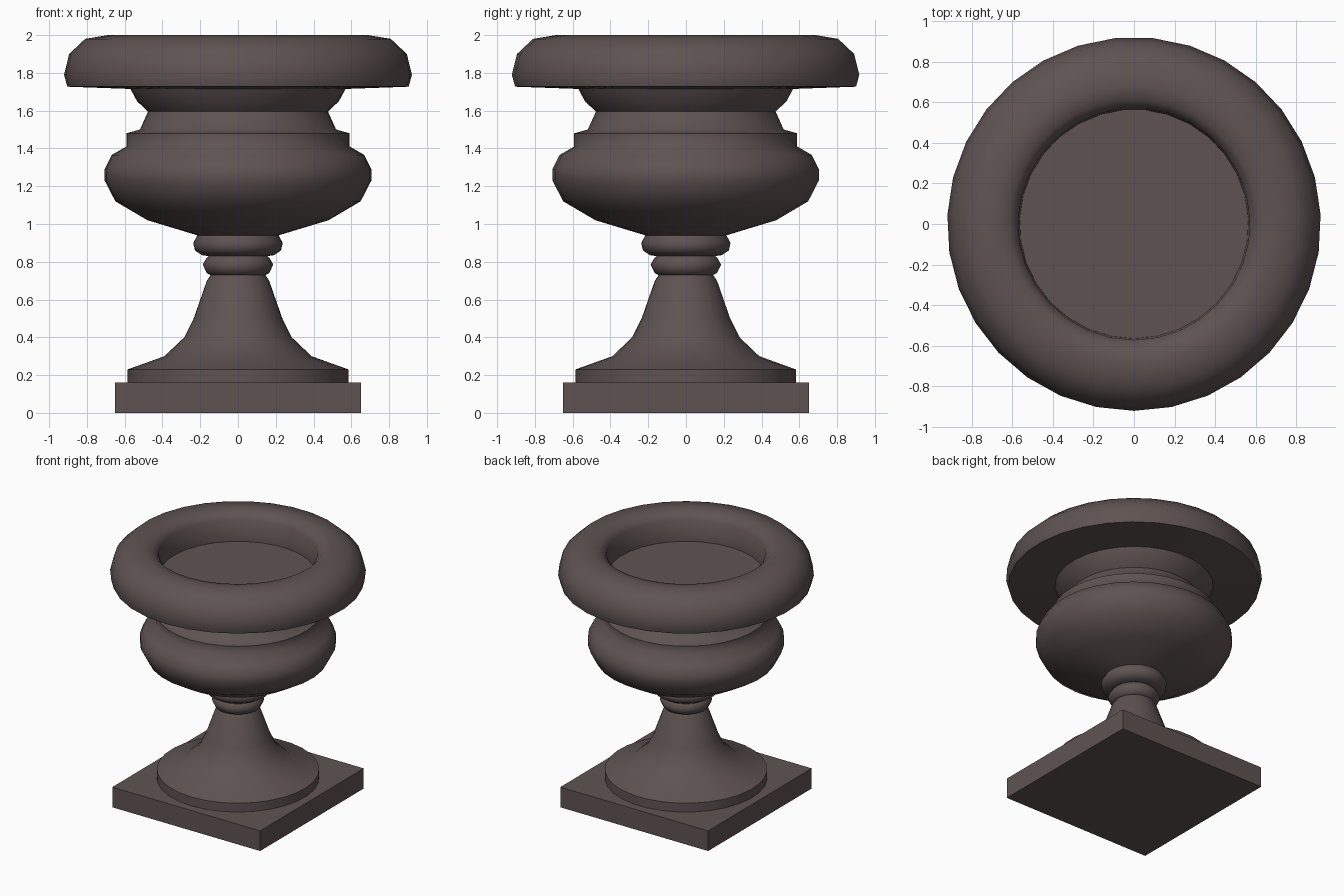
import bpy, bmesh, math

if "Cube" in bpy.data.objects:
    bpy.data.objects.remove(bpy.data.objects["Cube"])

SIDES = 31  # the turned parts have 31 sides, with one corner facing the front

stone = bpy.data.materials.new("dark brown stone")
stone.diffuse_color = (0.115, 0.086, 0.086, 1)
stone.use_nodes = True
stone.node_tree.nodes["Principled BSDF"].inputs["Base Color"].default_value = stone.diffuse_color


def finish(bm, name, angle):
    bmesh.ops.recalc_face_normals(bm, faces=bm.faces)
    mesh = bpy.data.meshes.new(name)
    bm.to_mesh(mesh)
    bm.free()
    mesh.materials.append(stone)
    obj = bpy.data.objects.new(name, mesh)
    bpy.context.collection.objects.link(obj)
    bpy.ops.object.select_all(action='DESELECT')
    obj.select_set(True)
    bpy.context.view_layer.objects.active = obj
    bpy.ops.object.shade_smooth_by_angle(angle=math.radians(angle))
    return obj


def lathe(name, profile, angle=60):
    """Turn (radius, height) points about z; a zero radius closes the end."""
    bm = bmesh.new()
    rings = []
    for r, z in profile:
        if r == 0:
            rings.append([bm.verts.new((0, 0, z))] * SIDES)
            continue
        ring = []
        for i in range(SIDES):
            a = -math.pi / 2 + 2 * math.pi * i / SIDES
            ring.append(bm.verts.new((r * math.cos(a), r * math.sin(a), z)))
        rings.append(ring)
    for low, high in zip(rings, rings[1:]):
        for i in range(SIDES):
            j = (i + 1) % SIDES
            corners = [low[i], low[j], high[j], high[i]]
            bm.faces.new(list(dict.fromkeys(corners)))
    return finish(bm, name, angle)


# Square plinth
bm = bmesh.new()
bmesh.ops.create_cube(bm, size=1)
bmesh.ops.scale(bm, vec=(1.30, 1.30, 0.16), verts=bm.verts)
bmesh.ops.translate(bm, vec=(0, 0, 0.08), verts=bm.verts)
finish(bm, "plinth", 30)

# Flared foot
lathe("foot", [(0.585, 0.16), (0.585, 0.23), (0.39, 0.30), (0.285, 0.40),
               (0.235, 0.50), (0.165, 0.70), (0.145, 0.73)])

# Two rounded collars on the stem
lathe("lower_collar", [(0.145, 0.73), (0.165, 0.74), (0.187, 0.785),
                       (0.17, 0.815), (0.155, 0.83)], 80)
lathe("upper_collar", [(0.155, 0.83), (0.19, 0.835), (0.228, 0.86),
                       (0.237, 0.90), (0.215, 0.94)], 80)

# Bulging bowl with stepped shoulder and narrow neck
lathe("bowl", [(0.215, 0.94), (0.48, 1.02), (0.65, 1.12), (0.707, 1.23),
               (0.707, 1.29), (0.67, 1.365), (0.592, 1.41), (0.592, 1.48),
               (0.52, 1.50), (0.477, 1.595), (0.535, 1.65), (0.57, 1.715)])

# Heavy rolled rim, inner wall and basin floor
lathe("rim", [(0.57, 1.715), (0.905, 1.727), (0.922, 1.79), (0.895, 1.90),
              (0.81, 1.98), (0.69, 2.0), (0.615, 1.985), (0.572, 1.94),
              (0.565, 1.775), (0, 1.775)])
